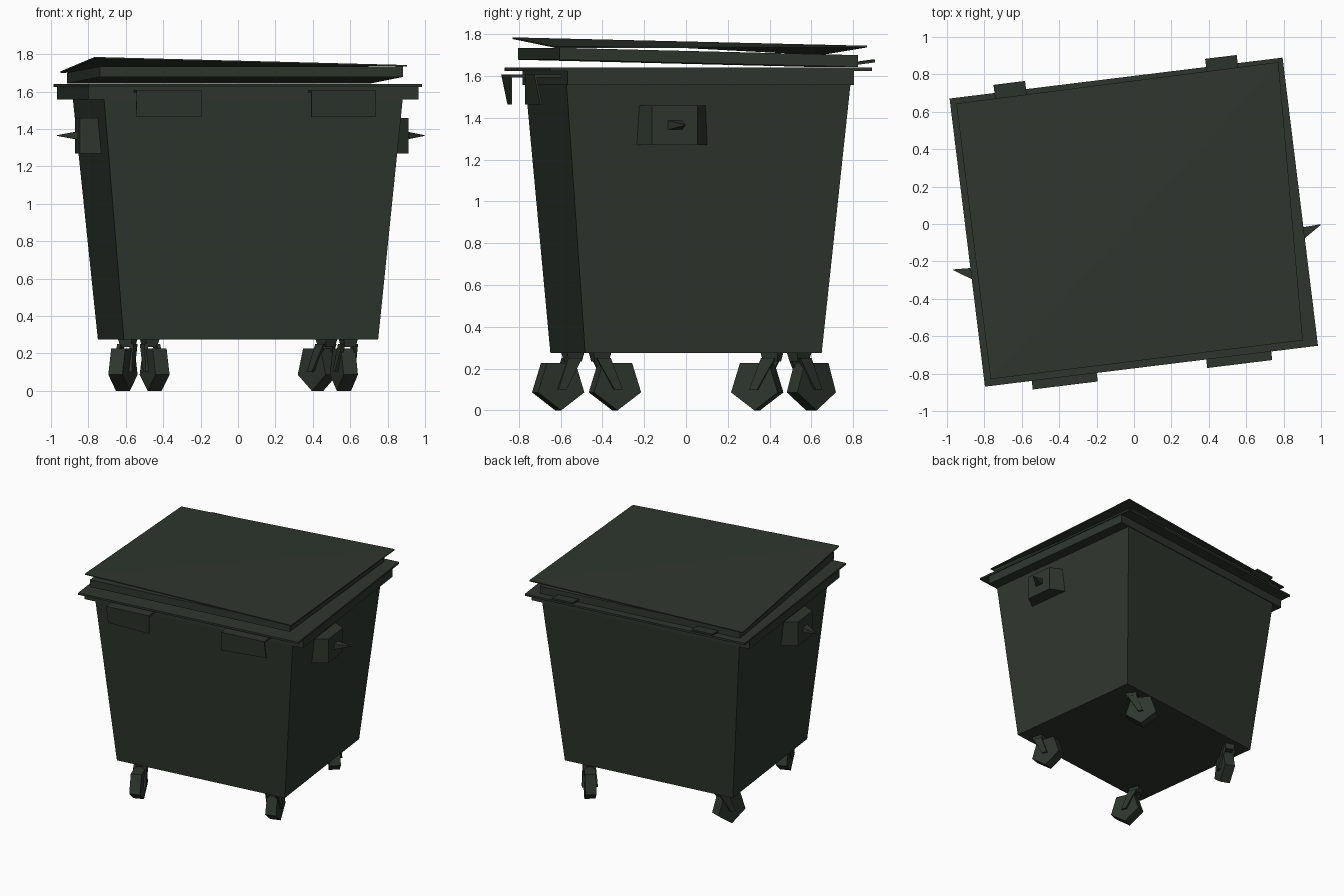
import bpy, bmesh
from math import radians, cos, sin, pi
from mathutils import Matrix, Vector

cube = bpy.data.objects.get("Cube")
if cube:
    bpy.data.objects.remove(cube, do_unlink=True)

TURN = Matrix.Rotation(radians(7), 4, "Z")  # the whole bin stands slightly turned

green = bpy.data.materials.new("dark green")
green.use_nodes = True
colour = (0.028, 0.037, 0.027, 1)
green.diffuse_color = colour
shader = green.node_tree.nodes["Principled BSDF"]
shader.inputs["Base Color"].default_value = colour
shader.inputs["Roughness"].default_value = 0.9


def rect(hx, hy, z, cx=0, cy=0):
    """Ring of four corners: front left, front right, back right, back left (as seen).
    z is one height or four."""
    zs = z if isinstance(z, (list, tuple)) else [z] * 4
    signs = [(-1, -1), (1, -1), (1, 1), (-1, 1)]
    return [(cx + sx * hx, cy + sy * hy, h) for (sx, sy), h in zip(signs, zs)]


def loft(name, lower, upper, place=None, crease=False):
    """Closed solid between two rings with equal point counts."""
    bm = bmesh.new()
    a = [bm.verts.new(p) for p in lower]
    b = [bm.verts.new(p) for p in upper]
    n = len(a)
    bm.faces.new(a[::-1])
    bm.faces.new(b)
    for i in range(n):
        j = (i + 1) % n
        bm.faces.new((a[i], a[j], b[j], b[i]))
    if crease:
        for ring in (a, b):
            bmesh.ops.connect_verts(bm, verts=[ring[0], ring[2]])
    bmesh.ops.recalc_face_normals(bm, faces=bm.faces)
    bm.transform(TURN @ (place or Matrix()))
    mesh = bpy.data.meshes.new(name)
    bm.to_mesh(mesh)
    bm.free()
    mesh.materials.append(green)
    obj = bpy.data.objects.new(name, mesh)
    bpy.context.collection.objects.link(obj)
    return obj


# Tapered container, rim band and overhanging flange
loft("container", rect(0.685, 0.57, 0.275), rect(0.81, 0.69, 1.62, 0, 0.01))
loft("rim_band", rect(0.89, 0.69, 1.557, 0, 0.01), rect(0.89, 0.69, 1.63, 0, 0.01))
loft("rim_flange", rect(0.897, 0.776, 1.625, 0, 0.01), rect(0.897, 0.776, 1.64, 0, 0.01))

# Lid frame tilts down to the back; the cover sheet is folded along a diagonal
front_back = [0, 0, -0.035, -0.035]
loft("lid_frame", rect(0.816, 0.72, [1.678 + d for d in front_back], -0.015, 0.012),
     rect(0.816, 0.72, [1.735 + d for d in front_back], -0.015, 0.012))
sheet = [(-0.862, -0.73, 1.785), (0.82, -0.727, 1.742), (0.872, 0.765, 1.745), (-0.864, 0.755, 1.708)]
loft("lid_sheet", [(x, y, z - 0.008) for x, y, z in sheet], sheet, crease=True)

for side, word in ((-1, "right"), (1, "left")):
    # Front flap: short arm under the flange and a hanging plate tucked in at its outer corner
    inner, outer = side * 0.295, side * 0.645
    mid = (inner + outer) / 2
    loft(word + "_flap_arm", rect(0.175, 0.065, 1.593, mid, -0.745),
         rect(0.175, 0.065, 1.608, mid, -0.745))

    def flap(y, tuck):
        return [(inner, y, 1.608), (outer, y, 1.608), (outer, y + tuck, 1.465), (inner, y, 1.465)]
    loft(word + "_flap_plate", flap(-0.812, 0.03), flap(-0.802, 0.03))

    # Rear hinge tab, rising outward
    tilt = [0, 0, 0.02, 0.02]
    loft(word + "_hinge_tab", rect(0.085, 0.075, [1.645 + t for t in tilt], side * 0.57, 0.755),
         rect(0.085, 0.075, [1.658 + t for t in tilt], side * 0.57, 0.755))

    # Side lifting bracket with a pointed pin
    def upright(x, cy, hy, cz, hz):
        return [(side * x, cy + sy * hy, cz + sz * hz)
                for sy, sz in ((-1, -1), (1, -1), (1, 1), (-1, 1))]
    loft(word + "_lift_bracket", upright(0.74, -0.163, 0.19, 1.365, 0.095),
         upright(0.885, -0.163, 0.11, 1.365, 0.095))
    loft(word + "_lift_pin", upright(0.88, -0.163, 0.035, 1.365, 0.022),
         upright(0.99, -0.125, 0.002, 1.365, 0.002))

# Swivelled casters: name, side, end, heading in degrees
CASTERS = [("front_right", -1, -1, -76), ("front_left", 1, -1, 101),
           ("back_right", -1, 1, -117), ("back_left", 1, 1, 122)]
TRAIL, RADIUS = 0.075, 0.125
for name, sx, sy, heading in CASTERS:
    place = Matrix.Translation((sx * 0.535, sy * 0.48, 0)) @ Matrix.Rotation(radians(heading), 4, "Z")
    loft(name + "_mount", rect(0.035, 0.03, 0.235), rect(0.045, 0.04, 0.28), place)

    # Five-sided wheel with one point on the ground
    def wheel_ring(y, r):
        angles = [-pi / 2 + i * 2 * pi / 5 for i in range(5)]
        return [(TRAIL + r * cos(t), y, RADIUS + r * sin(t)) for t in angles]
    loft(name + "_wheel", wheel_ring(-0.04, RADIUS), wheel_ring(0.04, RADIUS), place)

    # Fork cheeks leaning from the mount to the axle
    for s in (-1, 1):
        loft(name + "_fork", rect(0.02, 0.008, 0.1, TRAIL, s * 0.05),
             rect(0.035, 0.01, 0.25, 0.005, s * 0.035), place)
